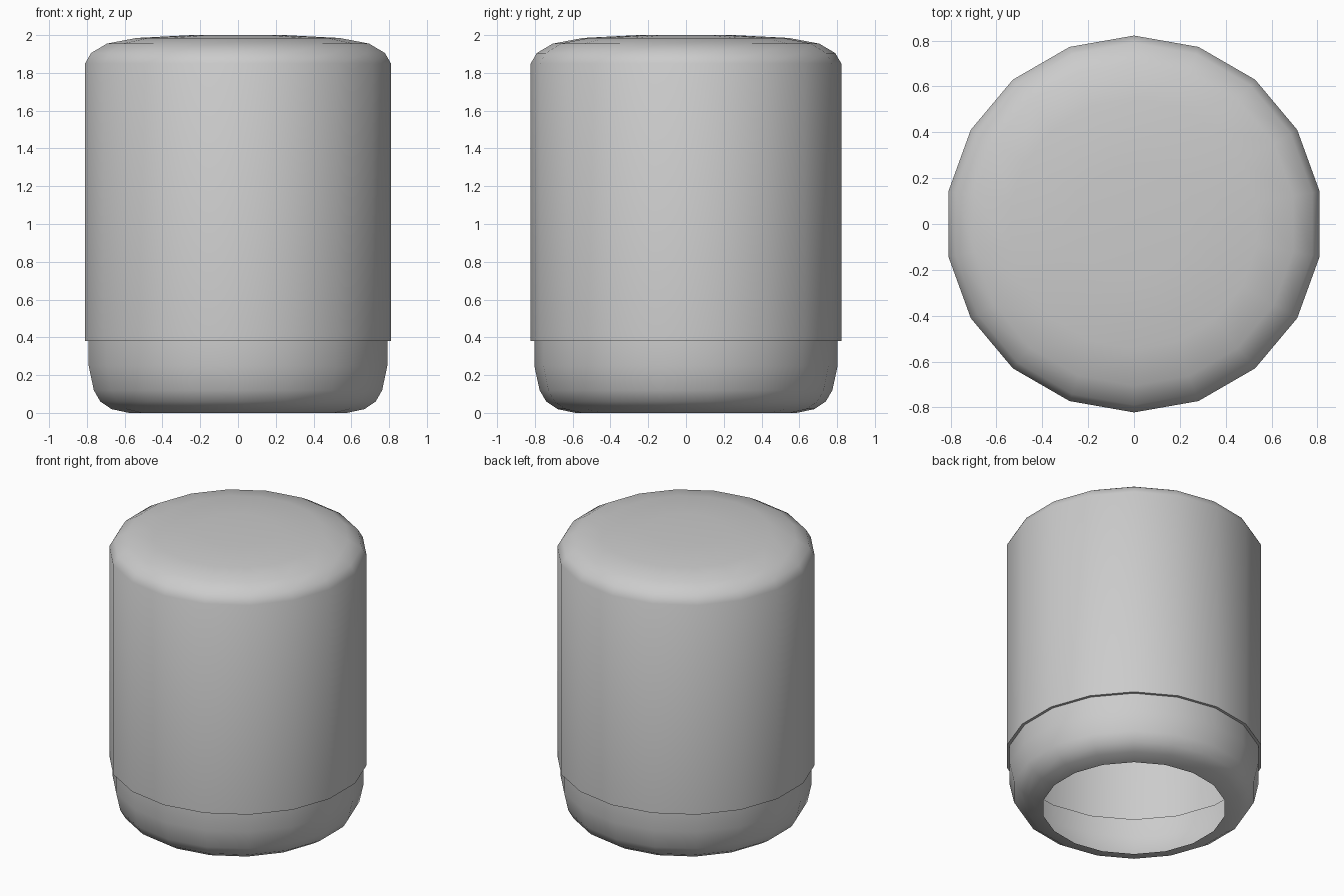
import bpy, bmesh, math

cube = bpy.data.objects.get("Cube")
if cube:
    bpy.data.objects.remove(cube, do_unlink=True)

SIDES = 18

grey = bpy.data.materials.new("plain_grey")
grey.use_nodes = True
colour = (0.6, 0.6, 0.6, 1)
grey.diffuse_color = colour
grey.node_tree.nodes["Principled BSDF"].inputs["Base Color"].default_value = colour


def lathe(name, profile, capped=False):
    """Revolve (radius, height) points, listed from bottom to top, around z."""
    bm = bmesh.new()
    rings = []
    for r, z in profile:
        angles = [math.pi / 2 + math.tau * i / SIDES for i in range(SIDES)]
        rings.append([bm.verts.new((r * math.cos(a), r * math.sin(a), z)) for a in angles])
    for low, high in zip(rings, rings[1:]):
        for i in range(SIDES):
            j = (i + 1) % SIDES
            bm.faces.new((low[i], low[j], high[j], high[i]))
    if capped:
        bm.faces.new(rings[-1])
    mesh = bpy.data.meshes.new(name)
    bm.to_mesh(mesh)
    bm.free()
    mesh.materials.append(grey)
    obj = bpy.data.objects.new(name, mesh)
    bpy.context.collection.objects.link(obj)
    bpy.ops.object.select_all(action="DESELECT")
    obj.select_set(True)
    bpy.context.view_layer.objects.active = obj
    bpy.ops.object.shade_smooth_by_angle(angle=math.radians(50))
    return obj


# Tall sleeve with a narrow step under it and a softly domed top
lathe("upper_sleeve", [(0.803, 0.38), (0.822, 0.38), (0.822, 1.85), (0.79, 1.905),
                       (0.705, 1.955), (0.545, 1.985), (0.25, 2.0)], capped=True)

# Rounded open collar with a flat inward lip
lathe("lower_collar", [(0.585, 0.0), (0.68, 0.02), (0.74, 0.06), (0.775, 0.12),
                       (0.803, 0.25), (0.803, 0.38)])
